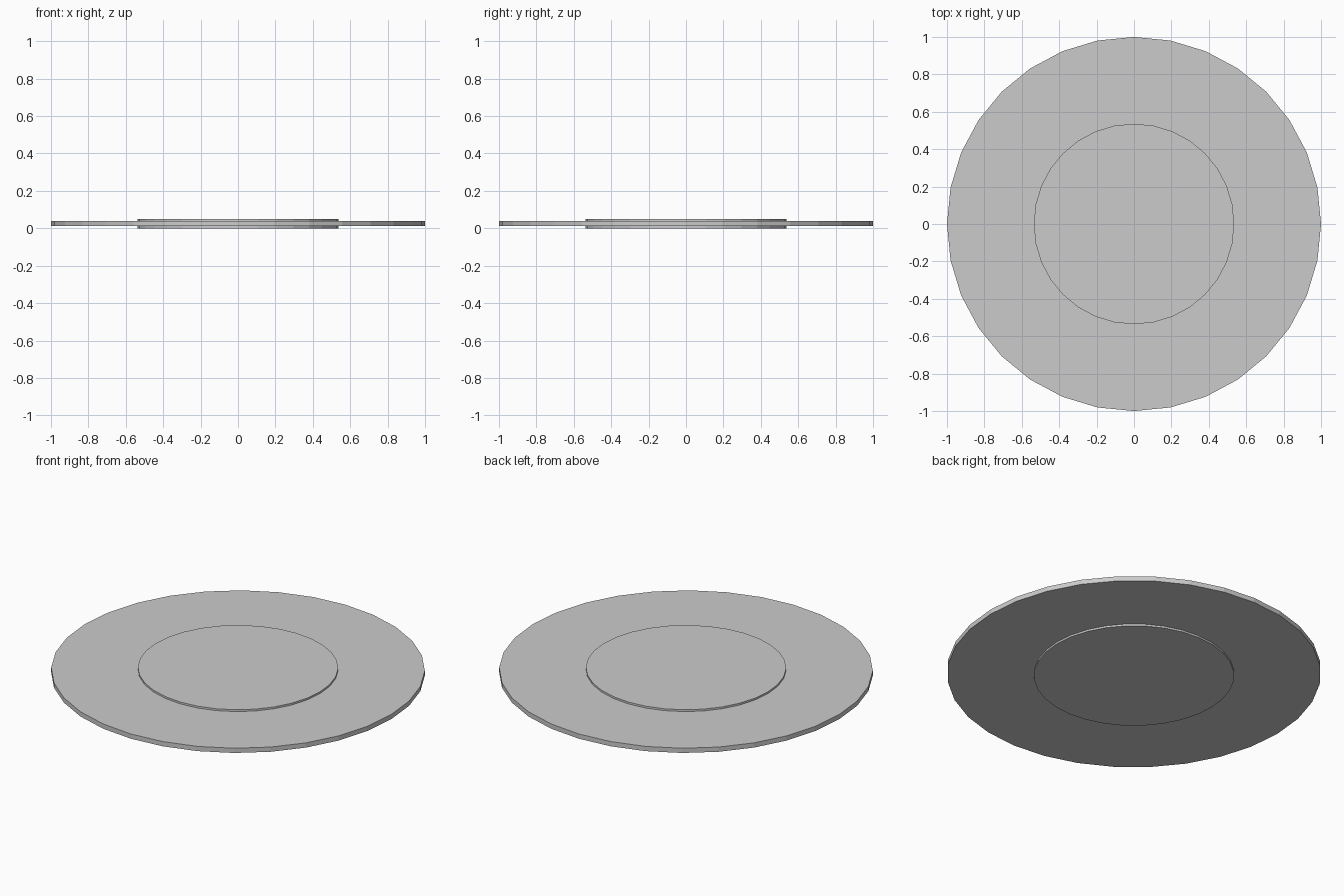
import bpy

if "Cube" in bpy.data.objects:
    bpy.data.objects.remove(bpy.data.objects["Cube"])


def disc(name, radius, z0, z1, sides=32):
    bpy.ops.mesh.primitive_cylinder_add(
        vertices=sides, radius=radius, depth=z1 - z0,
        location=(0, 0, (z0 + z1) / 2))
    bpy.context.object.name = name


# Wide flat outer plate
disc("outer_disc", 1.0, 0.011, 0.039)

# Slightly thicker hub, raised on both faces
disc("centre_hub", 0.536, 0.0, 0.05)
